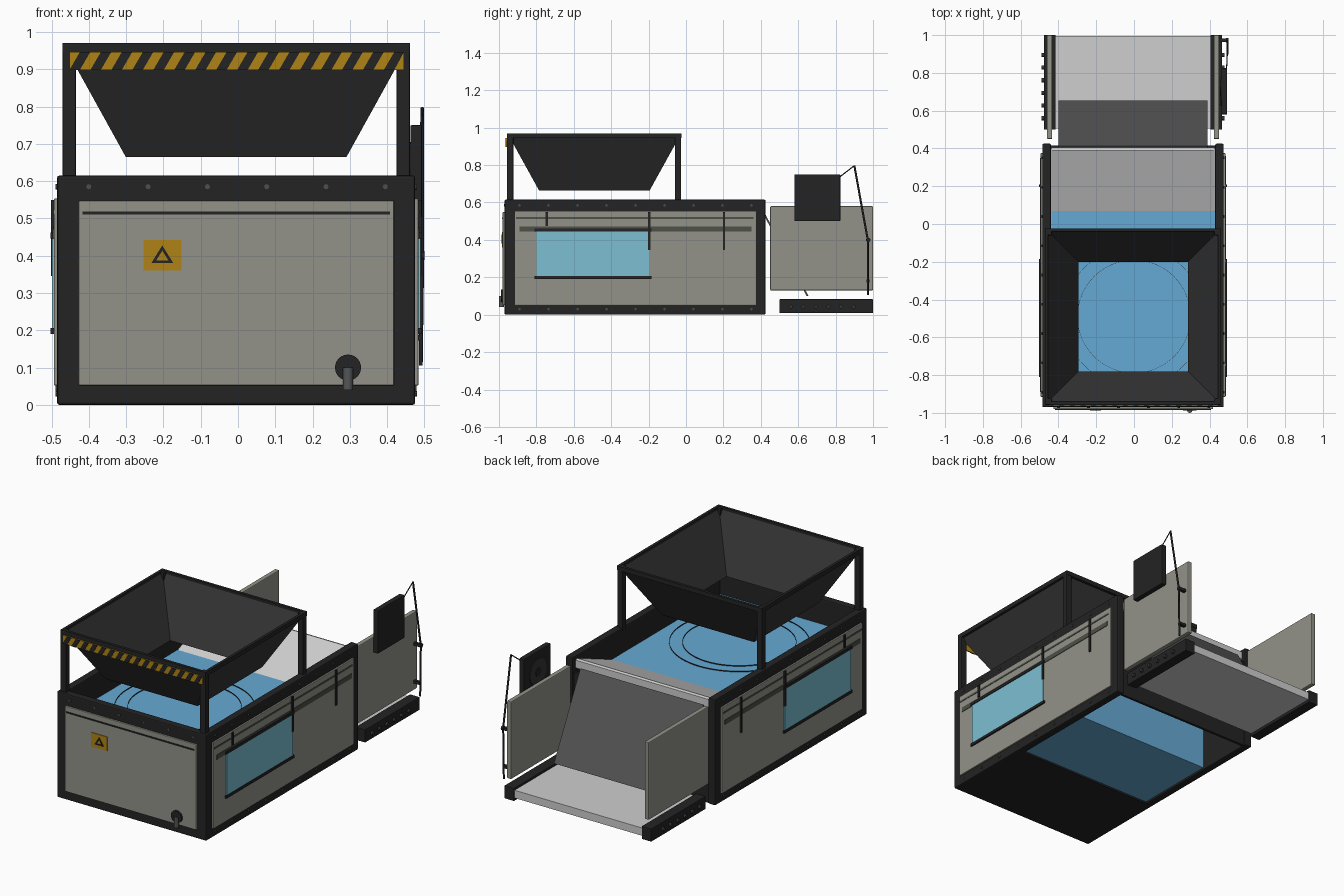
import bpy, bmesh, math
from mathutils import Vector

if "Cube" in bpy.data.objects:
    bpy.data.objects.remove(bpy.data.objects["Cube"])


def material(name, rgb):
    m = bpy.data.materials.new(name)
    m.diffuse_color = (*rgb, 1)
    m.use_nodes = True
    m.node_tree.nodes["Principled BSDF"].inputs["Base Color"].default_value = m.diffuse_color
    return m


BLACK = material("frame black", (0.017, 0.017, 0.017))
GREY = material("panel grey", (0.29, 0.29, 0.25))
DARK = material("hopper charcoal", (0.035, 0.035, 0.035))
CHUTE = material("chute grey", (0.09, 0.09, 0.09))
BELT = material("belt light grey", (0.62, 0.62, 0.62))
BLUE = material("tank blue", (0.13, 0.40, 0.66))
GLASS = material("window teal", (0.20, 0.52, 0.64))
YELLOW = material("warning yellow", (0.43, 0.23, 0.008))
RAIL = material("rail grey green", (0.075, 0.08, 0.065))
CX = -0.005  # centre of the machine body


def finish(name, bm, mat):
    bmesh.ops.recalc_face_normals(bm, faces=bm.faces)
    me = bpy.data.meshes.new(name)
    bm.to_mesh(me)
    bm.free()
    me.materials.append(mat)
    ob = bpy.data.objects.new(name, me)
    bpy.context.collection.objects.link(ob)
    return ob


def box(name, x, y, z, mat, bevel=0):
    bm = bmesh.new()
    bmesh.ops.create_cube(bm, size=1)
    lim = [sorted(a) for a in (x, y, z)]
    for v in bm.verts:
        v.co = [lim[i][0] if v.co[i] < 0 else lim[i][1] for i in range(3)]
    ob = finish(name, bm, mat)
    if bevel:
        b = ob.modifiers.new("bevel", 'BEVEL')
        b.width, b.segments = bevel, 2
    return ob


def side_x(s, a, b):
    return (CX + s * a, CX + s * b)


def prism(name, pts, axis, a, b, mat):
    """Extrude a profile: (x, z) along y, or (y, z) along x."""
    bm = bmesh.new()
    put = (lambda p, d: (p[0], d, p[1])) if axis == 'y' else (lambda p, d: (d, p[0], p[1]))
    lo = [bm.verts.new(put(p, a)) for p in pts]
    hi = [bm.verts.new(put(p, b)) for p in pts]
    bm.faces.new(lo)
    bm.faces.new(hi)
    n = len(pts)
    for i in range(n):
        bm.faces.new((lo[i], lo[(i + 1) % n], hi[(i + 1) % n], hi[i]))
    return finish(name, bm, mat)


def rod(name, a, b, r, mat, sides=16):
    a, b = Vector(a), Vector(b)
    bm = bmesh.new()
    bmesh.ops.create_cone(bm, cap_ends=True, segments=sides, radius1=r, radius2=r, depth=(b - a).length)
    q = Vector((0, 0, 1)).rotation_difference(b - a)
    for v in bm.verts:
        v.co = q @ v.co + (a + b) / 2
    for f in bm.faces:
        f.smooth = len(f.verts) == 4 and sides > 8
    return finish(name, bm, mat)


def loft(name, rings, mat, closed=False):
    """Skin matching loops of points."""
    bm = bmesh.new()
    vs = [[bm.verts.new(p) for p in r] for r in rings]
    n = len(vs[0])
    for k in range(len(vs) if closed else len(vs) - 1):
        p, q = vs[k], vs[(k + 1) % len(vs)]
        for i in range(n):
            bm.faces.new((p[i], p[(i + 1) % n], q[(i + 1) % n], q[i]))
    return finish(name, bm, mat)


def rect(x0, x1, y0, y1, z):
    return [(x0, y0, z), (x1, y0, z), (x1, y1, z), (x0, y1, z)]


# Body sides: frame wall, raised panel, rails, window, straps and bolts
for s, tag in ((-1, "left"), (1, "right")):
    box(tag + "_frame_wall", side_x(s, .435, .48), (-.97, .425), (0, .615), BLACK, .006)
    box(tag + "_panel", side_x(s, .475, .489), (-.915, .375), (.052, .553), GREY, .003)
    box(tag + "_upper_slot", side_x(s, .485, .491), (-.91, .36), (.512, .522), RAIL)
    box(tag + "_slide_rail", side_x(s, .485, .492), (-.89, .35), (.445, .472), RAIL)
    box(tag + "_window", side_x(s, .485, .494), (-.80, -.195), (.20, .45), GLASS)
    for z in (.198, .454):
        box(tag + "_window_bar", side_x(s, .485, .498), (-.81, -.185), (z - .008, z + .008), BLACK)
    for y, z in ((-.745, .475), (-.197, .345), (.203, .345)):
        box(tag + "_strap", side_x(s, .485, .497), (y - .006, y + .006), (z, .55), BLACK)
    for i in range(9):
        y = -.89 + i * .155
        for z in (.03, .585):
            rod(tag + "_bolt", (CX + s * .478, y, z), (CX + s * .485, y, z), .007, RAIL, 8)

# Front wall with panel, slot and bolts
box("front_frame_wall", (-.485, .475), (-.97, -.925), (0, .615), BLACK, .006)
box("front_panel", (-.427, .418), (-.98, -.965), (.052, .548), GREY, .003)
box("front_slot", (-.417, .408), (-.984, -.978), (.511, .519), BLACK)
for i in range(6):
    x = -.40 + i * .159
    rod("front_bolt", (x, -.968, .585), (x, -.974, .585), .007, RAIL, 8)

# Warning plate with hollow triangle
box("warning_plate", (-.254, -.152), (-.984, -.978), (.36, .442), YELLOW)


def triangle(r, y):
    return [(-.203 + r * math.sin(t) , y, .396 + r * math.cos(t) * .93)
            for t in (0, math.tau / 3, 2 * math.tau / 3)]


loft("warning_triangle", [triangle(.034, -.983), triangle(.034, -.987),
                          triangle(.019, -.987), triangle(.019, -.983)], BLACK, True)

# Drain outlet
rod("drain_flange", (.295, -.975, .10), (.295, -.988, .10), .035, BLACK, 24)
rod("drain_pipe", (.295, -.986, .10), (.295, -.986, .04), .014, CHUTE)

# Floor, rear closure and tank
box("front_floor", (-.46, .45), (-.95, -.42), (.0, .025), BLACK)
box("rear_closure", (-.45, .44), (.40, .415), (0, .53), BLACK)
box("tank", (-.438, .428), (-.925, .07), (.01, .47), BLUE)
for r in (.30, .37):
    def ring(rad, z):
        return [(rad * math.cos(i * math.tau / 64), -.49 + rad * math.sin(i * math.tau / 64), z)
                for i in range(64)]
    loft("tank_seam_ring", [ring(r, .465), ring(r, .475), ring(r - .0015, .475), ring(r - .0015, .465)],
         BLACK, True)

# Hopper: thin funnel, top rim, legs
outer, inner = .464, .300
HY = -.49


def funnel(o, h, z):
    return rect(CX - h - o, CX + h + o, HY - h - o, HY + h + o, z)


loft("hopper_funnel", [funnel(0, .462, .965), funnel(0, .296, .665),
                       funnel(-.006, .296, .665), funnel(-.006, .462, .965)], DARK, True)
loft("hopper_rim", [funnel(0, .466, .945), funnel(0, .466, .970),
                    funnel(0, .450, .970), funnel(0, .450, .945)], BLACK, True)
for sx in (-1, 1):
    for y in (-.957, -.060):
        box("hopper_leg", side_x(sx, .430, .466), (y, y + .034), (.60, .968), BLACK, .004)

# Hazard strip on the hopper front
box("hazard_strip", (-.452, .445), (-.963, -.957), (.898, .946), YELLOW)
for i in range(16):
    x = -.452 + i * .0562
    prism("hazard_stripe", [(x, .898), (x + .028, .898), (min(x + .056, .445), .946), (x + .028, .946)],
          'y', -.966, -.960, BLACK)

# Inclined belt rising to the rear, then the drop chute
prism("inclined_belt", [(.07, .44), (.07, .47), (.39, .60), (.405, .595), (.405, .55)],
      'x', -.436, .426, BELT)
prism("drop_chute", [(.405, .555), (.412, .56), (.655, .10), (.645, .10)], 'x', -.40, .39, CHUTE)

# Outfeed conveyor with side beams and guards
box("outfeed_belt", (-.43, .42), (.505, .995), (.025, .07), BELT)
for s, tag in ((-1, "left"), (1, "right")):
    box(tag + "_outfeed_beam", side_x(s, .41, .472), (.50, 1.0), (.008, .083), BLACK, .003)
    box(tag + "_guard", side_x(s, .428, .456), (.45, 1.0), (.13, .58), GREY, .005)
    for i in range(6):
        y = .56 + i * .067
        rod(tag + "_beam_bolt", (CX + s * .47, y, .043), (CX + s * .484, y, .043), .011, DARK, 12)

# Control cabinet with fan, and the jointed arm beside it
box("control_cabinet", (.462, .493), (.58, .825), (.50, .75), BLACK, .004)
rod("cabinet_fan", (.464, .70, .63), (.459, .70, .63), .075, DARK, 32)
rod("fan_hub", (.460, .70, .63), (.456, .70, .63), .025, BLACK, 16)
arm = [(.490, .82, .735), (.494, .90, .797), (.494, .972, .40), (.490, .972, .105)]
for a, b, r in zip(arm, arm[1:], (.003, .0055, .0055)):
    rod("arm_rod", a, b, r, BLACK, 10)
rod("arm_joint", (.486, .974, .40), (.500, .974, .40), .012, BLACK)
for z in (.18, .40):
    box("arm_bracket", (.448, .492), (.964, .982), (z - .008, z + .008), BLACK)
